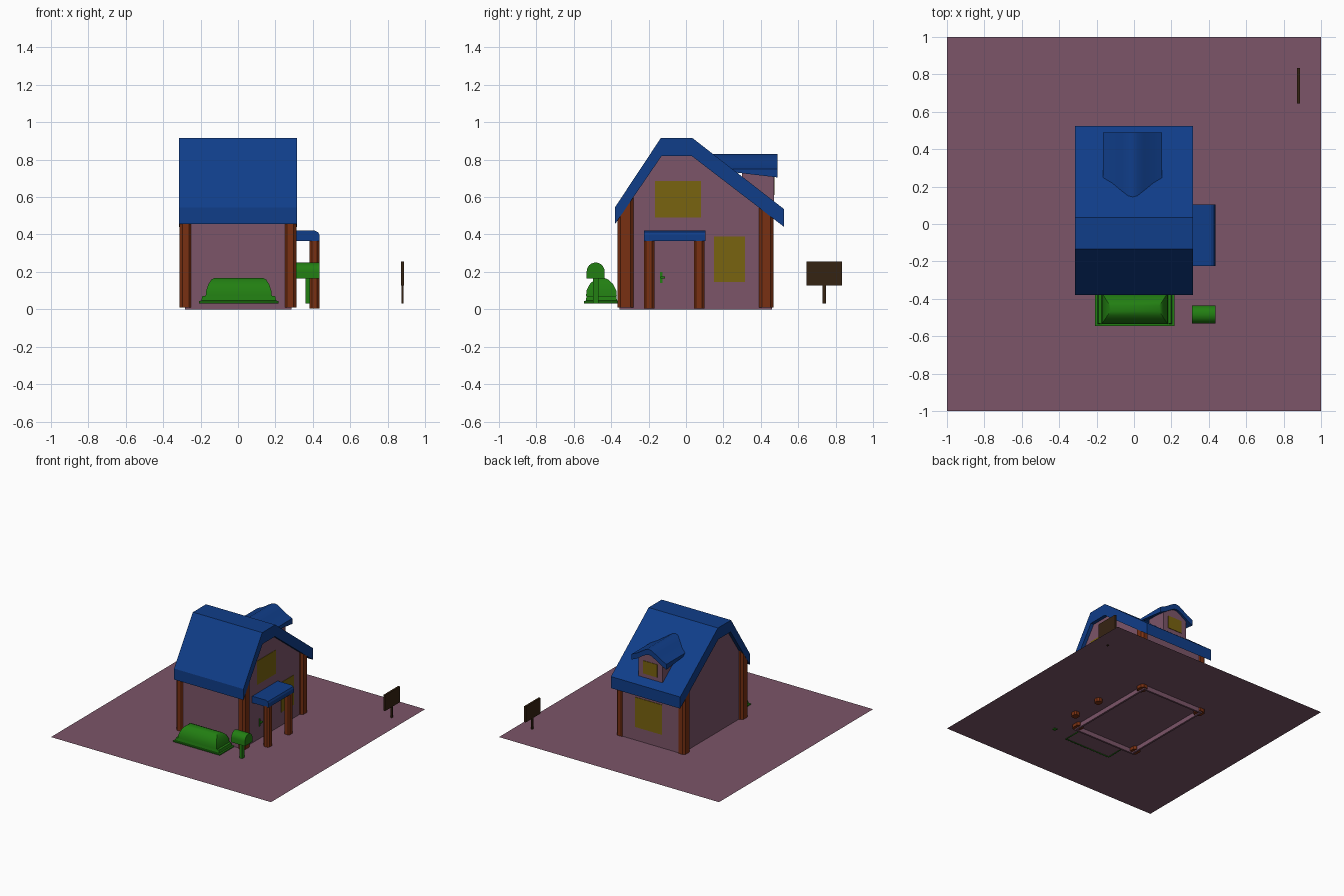
import bpy
import bmesh
from math import cos, sin, pi, radians

cube = bpy.data.objects.get("Cube")
if cube:
    bpy.data.objects.remove(cube)


def material(name, rgb):
    m = bpy.data.materials.new(name)
    m.use_nodes = True
    m.diffuse_color = (*rgb, 1)
    m.node_tree.nodes["Principled BSDF"].inputs["Base Color"].default_value = (*rgb, 1)
    return m


PINK = material("dusty pink", (0.2, 0.09, 0.14))
BLUE = material("roof blue", (0.005, 0.047, 0.25))
BROWN = material("timber brown", (0.19, 0.03, 0.006))
GREEN = material("leaf green", (0.016, 0.21, 0.006))
YELLOW = material("window yellow", (0.19, 0.125, 0.005))
DARK = material("dark wood", (0.036, 0.017, 0.006))


def finish(name, bm, mat, smooth=False):
    bmesh.ops.recalc_face_normals(bm, faces=bm.faces)
    mesh = bpy.data.meshes.new(name)
    bm.to_mesh(mesh)
    bm.free()
    mesh.materials.append(mat)
    obj = bpy.data.objects.new(name, mesh)
    bpy.context.collection.objects.link(obj)
    if smooth:
        bpy.ops.object.select_all(action='DESELECT')
        obj.select_set(True)
        bpy.context.view_layer.objects.active = obj
        bpy.ops.object.shade_smooth_by_angle(angle=radians(35))
    return obj


def prism(name, profile, axis, lo, hi, mat, smooth=False, adjust=None):
    """Extrude a profile of (other axis, z) points along x or y."""
    bm = bmesh.new()
    ends = []
    for t in (lo, hi):
        ends.append([bm.verts.new((t, a, z) if axis == "x" else (a, t, z))
                     for a, z in profile])
    n = len(profile)
    for ring in ends:
        bm.faces.new(ring)
    for i in range(n):
        j = (i + 1) % n
        bm.faces.new((ends[0][i], ends[0][j], ends[1][j], ends[1][i]))
    if adjust:
        adjust(bm)
    return finish(name, bm, mat, smooth)


def box(name, x, y, z, mat, bevel=0, adjust=None):
    """Box from (low, high) ranges, with optional chamfered upright edges."""
    bm = bmesh.new()
    bmesh.ops.create_cube(bm, size=1)
    for v in bm.verts:
        v.co = [r[0] if c < 0 else r[1] for c, r in zip(v.co, (x, y, z))]
    if bevel:
        upright = [e for e in bm.edges
                   if abs(e.verts[0].co.z - e.verts[1].co.z) > 0.01]
        bmesh.ops.bevel(bm, geom=upright, offset=bevel, segments=1, affect='EDGES')
    if adjust:
        adjust(bm)
    return finish(name, bm, mat)


def hollow(obj, thickness):
    mod = obj.modifiers.new("thickness", 'SOLIDIFY')
    mod.thickness = thickness
    mod.offset = -1
    mod.use_even_offset = True


# Ground sheet
bm = bmesh.new()
bmesh.ops.create_grid(bm, x_segments=1, y_segments=1, size=1)
for v in bm.verts:
    v.co.z = 0.036
finish("ground", bm, PINK)

# Main roof
prism("main_roof",
      [(-0.38, 0.455), (-0.38, 0.545), (-0.135, 0.915), (0.035, 0.915),
       (0.525, 0.535), (0.525, 0.44), (0.03, 0.82), (-0.13, 0.82)],
      "x", -0.315, 0.315, BLUE)


def underside(y):
    return min(0.82, 0.455 + (y + 0.38) * 1.46, 0.44 + (0.525 - y) * 0.768)


# Hollow house walls, open at the bottom
def open_bottom(bm):
    floor = [f for f in bm.faces if all(v.co.z < 0.01 for v in f.verts)]
    bmesh.ops.delete(bm, geom=floor, context='FACES_ONLY')


walls = prism("house_walls",
              [(y, underside(y) + 0.01 if top else 0) for y, top in
               [(-0.355, 0), (-0.355, 1), (-0.13, 1), (0.03, 1), (0.46, 1), (0.46, 0)]],
              "x", -0.283, 0.287, PINK, adjust=open_bottom)
hollow(walls, 0.015)


# Corner pillars cut to the roof slope
def fit_roof(bm):
    for v in bm.verts:
        if v.co.z > 0.1:
            v.co.z = underside(v.co.y) + 0.02


for xname, xr in (("right", (-0.314, -0.245)), ("left", (0.245, 0.312))):
    for yname, yr in (("front", (-0.365, -0.282)), ("back", (0.39, 0.468))):
        box(f"{yname}_{xname}_pillar", xr, yr, (0.01, 0.5), BROWN, 0.016, fit_roof)

# Porch with rounded outer edge
prism("porch_roof",
      [(0.28, 0.365), (0.435, 0.365), (0.435, 0.398), (0.428, 0.412),
       (0.412, 0.42), (0.28, 0.42)], "y", -0.225, 0.105, BLUE)
for name, y in (("front", -0.197), ("back", 0.07)):
    box(f"porch_{name}_post", (0.383, 0.435), (y - 0.028, y + 0.028),
        (0.005, 0.37), BROWN, 0.012)

# Door handle
box("door_handle_plate", (0.285, 0.293), (-0.14, -0.125), (0.14, 0.2), GREEN)
box("door_handle_lever", (0.287, 0.305), (-0.135, -0.113), (0.165, 0.175), GREEN)

# Windows as thin plates
box("upper_side_window", (0.283, 0.29), (-0.165, 0.08), (0.49, 0.685), YELLOW)
box("lower_side_window", (0.283, 0.29), (0.15, 0.315), (0.145, 0.39), YELLOW)
box("back_window", (-0.105, 0.14), (0.456, 0.464), (0.145, 0.39), YELLOW)
box("dormer_window", (-0.07, 0.058), (0.466, 0.474), (0.61, 0.715), YELLOW)

# Dormer with a soft arched roof
CX = -0.007
half = [(0.158, 0.75), (0.11, 0.772), (0.06, 0.804), (0.025, 0.825)]
outline = ([(-x, z) for x, z in half] + [(0, 0.83)]
           + [(x, z) for x, z in reversed(half)])
under = [(x, z - 0.045) for x, z in reversed(outline)]


def raise_inner_eave(bm):
    bm.verts.ensure_lookup_table()
    for v in bm.verts[len(outline):len(outline) + len(under)]:
        v.co.z += 0.042


prism("dormer_roof", [(x + CX, z) for x, z in outline + under],
      "y", 0.13, 0.49, BLUE, smooth=True, adjust=raise_inner_eave)
prism("dormer_walls",
      [(CX + x, z) for x, z in
       [(-0.11, 0.55), (-0.11, 0.74), (0, 0.8), (0.11, 0.74), (0.11, 0.55)]],
      "y", 0.3, 0.47, PINK)

# Hedge lofted from stacked rectangles: height, half length, half depth
layers = [(0.03, 0.212, 0.093), (0.045, 0.212, 0.093), (0.046, 0.2, 0.083),
          (0.07, 0.195, 0.08), (0.071, 0.177, 0.082), (0.1, 0.174, 0.08),
          (0.135, 0.162, 0.062), (0.158, 0.147, 0.038), (0.168, 0.13, 0.015)]
bm = bmesh.new()
rings = [[bm.verts.new((0.004 + sx * hx, -0.452 + sy * hy, z))
          for sx, sy in ((-1, -1), (1, -1), (1, 1), (-1, 1))]
         for z, hx, hy in layers]
for low, high in zip(rings, rings[1:]):
    for i in range(4):
        j = (i + 1) % 4
        bm.faces.new((low[i], low[j], high[j], high[i]))
bm.faces.new(rings[-1])
hollow(finish("hedge", bm, GREEN, smooth=True), 0.005)

# Mailbox with a round top
arch = [(-0.483 + 0.048 * cos(a * pi / 12), 0.202 + 0.048 * sin(a * pi / 12))
        for a in range(13)]
prism("mailbox", [(-0.531, 0.165), (-0.435, 0.165)] + arch,
      "x", 0.31, 0.435, GREEN, smooth=True)
box("mailbox_post", (0.36, 0.386), (-0.497, -0.469), (0.03, 0.17), GREEN)

# Sign board
box("sign_board", (0.872, 0.888), (0.643, 0.835), (0.127, 0.256), DARK)
box("sign_post", (0.874, 0.886), (0.731, 0.748), (0.03, 0.13), DARK)
